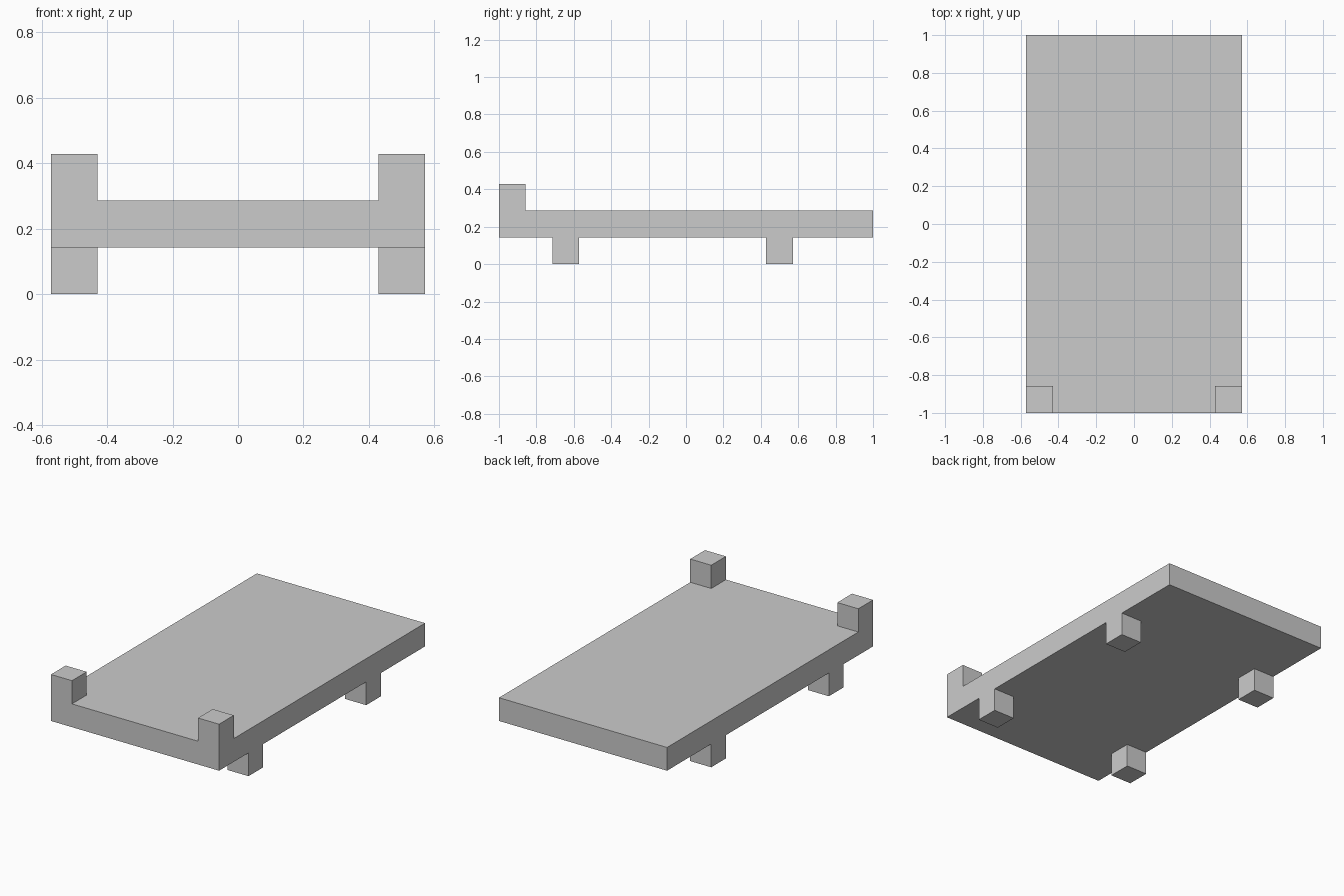
import bpy
import bmesh
from mathutils import Matrix, Vector

if "Cube" in bpy.data.objects:
    bpy.data.objects.remove(bpy.data.objects["Cube"])

U = 1 / 7  # every block is one unit square

bm = bmesh.new()

# Flat deck slab
bmesh.ops.create_cube(bm, size=1, matrix=Matrix.Translation((0, 0, 1.5 * U))
                      @ Matrix.Diagonal((8 * U, 14 * U, U, 1)))


def cut(axis, pos):
    """Slice the slab across an axis so single cells can be extruded."""
    normal = Vector((0, 0, 0))
    normal[axis] = 1
    bmesh.ops.bisect_plane(bm, geom=bm.verts[:] + bm.edges[:] + bm.faces[:],
                           plane_co=normal * pos * U, plane_no=normal)


for x in (-3, 3):
    cut(0, x)
for y in (-6, -5, -4, 3, 4):
    cut(1, y)


def raise_cells(y, direction):
    """Extrude the left and right edge cells at y by one unit up or down."""
    cells = []
    for f in bm.faces:
        c = f.calc_center_median() / U
        if (f.normal.z * direction > 0.9 and abs(abs(c.x) - 3.5) < 0.1
                and abs(c.y - y) < 0.1):
            cells.append(f)
    new = bmesh.ops.extrude_discrete_faces(bm, faces=cells)["faces"]
    verts = list({v for f in new for v in f.verts})
    bmesh.ops.translate(bm, verts=verts, vec=(0, 0, direction * U))
    bm.normal_update()


bm.normal_update()
raise_cells(-6.5, 1)    # front corner posts
raise_cells(-4.5, -1)   # front legs
raise_cells(3.5, -1)    # rear legs

# Merge coplanar cells back into clean flat faces
bmesh.ops.remove_doubles(bm, verts=bm.verts[:], dist=1e-5)
bmesh.ops.dissolve_limit(bm, angle_limit=0.01, verts=bm.verts[:], edges=bm.edges[:])
bmesh.ops.recalc_face_normals(bm, faces=bm.faces[:])

mesh = bpy.data.meshes.new("deck_with_legs_and_posts")
bm.to_mesh(mesh)
bm.free()
obj = bpy.data.objects.new("deck_with_legs_and_posts", mesh)
bpy.context.collection.objects.link(obj)
